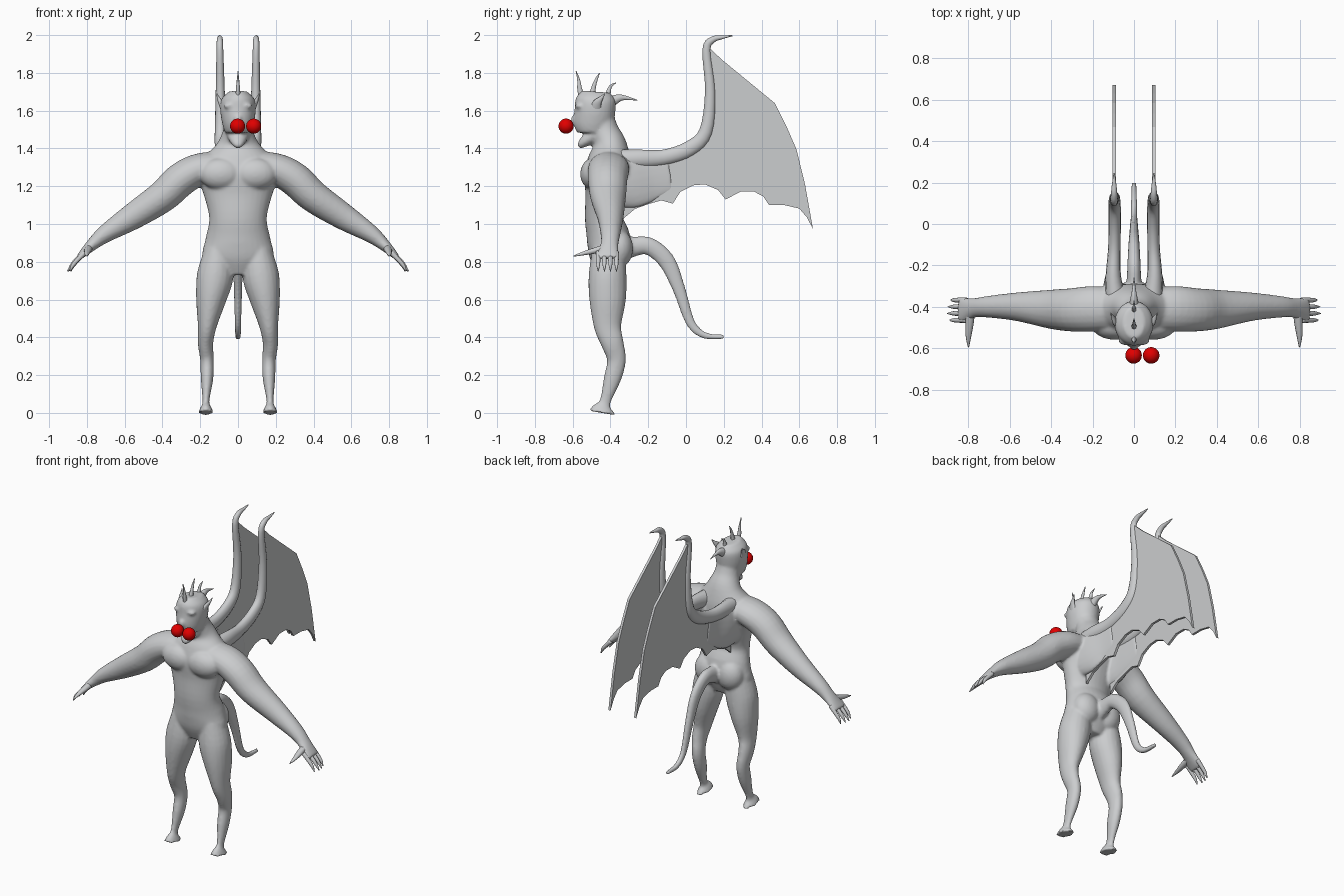
import bpy, bmesh, math
from mathutils import Vector, Matrix

X, Y = Vector((1, 0, 0)), Vector((0, 1, 0))


def material(name, col):
    m = bpy.data.materials.new(name)
    m.diffuse_color = (*col, 1)
    return m


GREY = material("stone grey", (0.6, 0.61, 0.62))
RED = material("bright red", (0.75, 0.0, 0.0))


def tube(bm, pts, side=X, seg=20, sub=4, sx=1):
    """Smooth loft through (x, y, z, half-size along side, half-size across)."""
    P = [Vector(p) for p in pts]
    path = []
    for i in range(len(P) - 1):
        p0, p1, p2, p3 = P[max(i - 1, 0)], P[i], P[i + 1], P[min(i + 2, len(P) - 1)]
        for k in range(sub):
            t = k / sub
            path.append(0.5 * (2 * p1 + (p2 - p0) * t + (2 * p0 - 5 * p1 + 4 * p2 - p3) * t * t
                               + (3 * p1 - p0 - 3 * p2 + p3) * t ** 3))
    path.append(P[-1])
    rings = []
    for i, p in enumerate(path):
        t = (path[min(i + 1, len(path) - 1)] - path[max(i - 1, 0)])
        t = Vector(t[:3]).normalized()
        s = (side - side.dot(t) * t).normalized()
        v = t.cross(s)
        ring = []
        for j in range(seg):
            a = 2 * math.pi * j / seg
            q = Vector(p[:3]) + s * max(p[3], .002) * math.cos(a) + v * max(p[4], .002) * math.sin(a)
            ring.append(bm.verts.new((q.x * sx, q.y, q.z)))
        rings.append(ring)
    faces = [bm.faces.new(rings[0]), bm.faces.new(rings[-1][::-1])]
    for r, q in zip(rings, rings[1:]):
        for j in range(seg):
            faces.append(bm.faces.new((r[j], q[j], q[(j + 1) % seg], r[(j + 1) % seg])))
    bmesh.ops.recalc_face_normals(bm, faces=faces)


def blob(bm, c, r):
    bmesh.ops.create_uvsphere(bm, u_segments=24, v_segments=14, radius=1,
                              matrix=Matrix.Translation(c) @ Matrix.Diagonal((*r, 1)))


def finish(bm, name, mat, smooth=True):
    me = bpy.data.meshes.new(name)
    bm.to_mesh(me)
    bm.free()
    ob = bpy.data.objects.new(name, me)
    bpy.context.collection.objects.link(ob)
    me.materials.append(mat)
    if smooth:
        me.shade_smooth()
    return ob


# body: all fleshy masses fused with a remesh
bm = bmesh.new()
tube(bm, [(0, -.41, .73, .09, .06), (0, -.41, .82, .185, .10), (0, -.41, .92, .172, .115),
          (0, -.435, 1.03, .152, .10), (0, -.425, 1.15, .18, .108), (0, -.415, 1.25, .21, .125),
          (0, -.405, 1.34, .19, .115), (0, -.405, 1.42, .115, .09), (0, -.43, 1.49, .08, .075),
          (0, -.45, 1.56, .07, .07)], seg=32)
# head and open jaw
tube(bm, [(0, -.49, 1.485, .07, .085), (0, -.49, 1.53, .083, .105), (0, -.482, 1.60, .094, .108),
          (0, -.478, 1.66, .088, .105), (0, -.475, 1.70, .05, .075)], seg=28)
tube(bm, [(0, -.44, 1.50, .075, .055), (0, -.51, 1.455, .052, .038), (0, -.55, 1.425, .033, .024),
          (0, -.565, 1.405, .014, .012)])
blob(bm, (0, -.585, 1.55), (.022, .025, .03))
for s in (-1, 1):
    blob(bm, (s * .042, -.565, 1.625), (.035, .022, .014))     # brow
    blob(bm, (s * .09, -.49, 1.265), (.115, .07, .085))        # chest
    blob(bm, (s * .08, -.355, .87), (.09, .075, .10))          # buttock
    # arm
    tube(bm, [(.08, -.41, 1.31, .10, .075), (.2, -.41, 1.29, .11, .085), (.3, -.415, 1.237, .105, .09),
              (.4, -.412, 1.145, .095, .085), (.56, -.40, 1.038, .07, .07), (.70, -.40, .95, .053, .048),
              (.77, -.405, .893, .047, .033), (.825, -.415, .84, .058, .02), (.845, -.415, .82, .055, .014)],
         side=Y, sx=s)
    # leg and foot
    tube(bm, [(.105, -.41, .87, .07, .085), (.12, -.415, .73, .097, .10), (.143, -.415, .60, .08, .097),
              (.163, -.415, .46, .05, .073), (.172, -.39, .37, .041, .06), (.164, -.368, .28, .036, .05),
              (.164, -.39, .18, .033, .046), (.17, -.428, .06, .018, .03), (.17, -.44, .025, .03, .055),
              (.17, -.445, 0, .042, .073)], sx=s)
    # wing root flaring into the back
    tube(bm, [(.10, -.37, 1.23, .06, .14), (.105, -.28, 1.235, .04, .15), (.097, -.18, 1.255, .022, .13),
              (.095, -.08, 1.27, .012, .10)], sx=s)
# tail
tube(bm, [(0, -.36, .86, .05, .07), (0, -.27, .882, .036, .052), (0, -.19, .88, .032, .047),
          (0, -.10, .80, .027, .045), (0, -.035, .65, .022, .034), (0, .025, .475, .017, .025),
          (0, .10, .41, .016, .018), (0, .20, .402, .012, .012)])
body = finish(bm, "body", GREY)
rm = body.modifiers.new("fuse", 'REMESH')
rm.mode, rm.voxel_size, rm.use_smooth_shade = 'VOXEL', .009, True
sm = body.modifiers.new("soften", 'SMOOTH')
sm.factor, sm.iterations = .5, 4

# fingers and thumbs
bm = bmesh.new()
for s in (-1, 1):
    for i, y in enumerate((-.465, -.432, -.40, -.368)):
        d = (0, .012, .008, -.005)[i]
        tube(bm, [(.81, y, .85, .013, .014), (.85 + d / 2, y, .81, .012, .012),
                  (.875 + d / 2, y, .78, .009, .01), (.89 + d, y, .75, .002, .003)], side=Y, seg=10, sx=s)
    tube(bm, [(.79, -.42, .875, .022, .02), (.795, -.48, .86, .02, .017), (.80, -.54, .845, .014, .011),
              (.80, -.595, .83, .003, .003)], seg=10, sx=s)
finish(bm, "fingers", GREY)

# horns: centre crest plus a pair at the temples
bm = bmesh.new()
for pts in ([(-.545, 1.65, .018), (-.562, 1.71, .014), (-.568, 1.76, .008), (-.582, 1.81, .002)],
            [(-.50, 1.66, .02), (-.49, 1.72, .013), (-.475, 1.765, .008), (-.457, 1.80, .002)],
            [(-.42, 1.65, .02), (-.41, 1.70, .013), (-.398, 1.73, .008), (-.37, 1.748, .002)],
            [(-.41, 1.64, .035), (-.36, 1.665, .022), (-.32, 1.668, .012), (-.258, 1.655, .002)]):
    tube(bm, [(0, y, z, r * .8, r) for y, z, r in pts], seg=10)
for s in (-1, 1):
    tube(bm, [(.07, -.48, 1.60, .02, .035), (.092, -.47, 1.64, .012, .024), (.103, -.45, 1.665, .008, .012),
              (.112, -.43, 1.69, .002, .002)], side=X, seg=10, sx=s)
finish(bm, "horns", GREY)

# wings: thin scalloped membrane with a thick leading bone
OUTLINE = [(-.33, 1.37), (-.115, 1.37), (.02, 1.41), (.10, 1.50), (.12, 1.71), (.105, 1.95), (.19, 1.87),
           (.33, 1.755), (.47, 1.64), (.535, 1.51), (.585, 1.395), (.63, 1.21), (.672, .975), (.64, 1.035),
           (.60, 1.082), (.52, 1.10), (.44, 1.10), (.41, 1.145), (.36, 1.172), (.29, 1.172), (.21, 1.13),
           (.17, 1.18), (.10, 1.21), (.04, 1.205), (-.03, 1.17), (-.07, 1.108), (-.13, 1.125),
           (-.20, 1.105), (-.27, 1.08), (-.33, 1.03)]
for s, label in ((-1, "right"), (1, "left")):
    bm = bmesh.new()
    f = bm.faces.new([bm.verts.new((s * .095 - .008, y, z)) for y, z in OUTLINE])
    ext = bmesh.ops.extrude_face_region(bm, geom=[f])
    bmesh.ops.translate(bm, vec=(.016, 0, 0), verts=[v for v in ext["geom"] if isinstance(v, bmesh.types.BMVert)])
    bmesh.ops.recalc_face_normals(bm, faces=bm.faces)
    finish(bm, label + "_wing_membrane", GREY, False)
    bm = bmesh.new()
    tube(bm, [(.09, -.36, 1.34, .05, .055), (.10, -.25, 1.345, .037, .05), (.095, -.115, 1.353, .03, .042),
              (.093, .02, 1.40, .03, .042), (.094, .105, 1.49, .029, .036), (.094, .128, 1.70, .024, .028),
              (.096, .108, 1.92, .018, .022), (.096, .14, 1.975, .016, .018), (.096, .19, 1.988, .011, .01),
              (.096, .245, 1.997, .003, .003)], seg=14, sx=s)
    finish(bm, label + "_wing_bone", GREY)

# two red balls in front of the face
for x, label in ((0, "centre"), (.085, "side")):
    bm = bmesh.new()
    blob(bm, (x - .002, -.635, 1.518), (.04, .04, .04))
    finish(bm, label + "_red_ball", RED)
